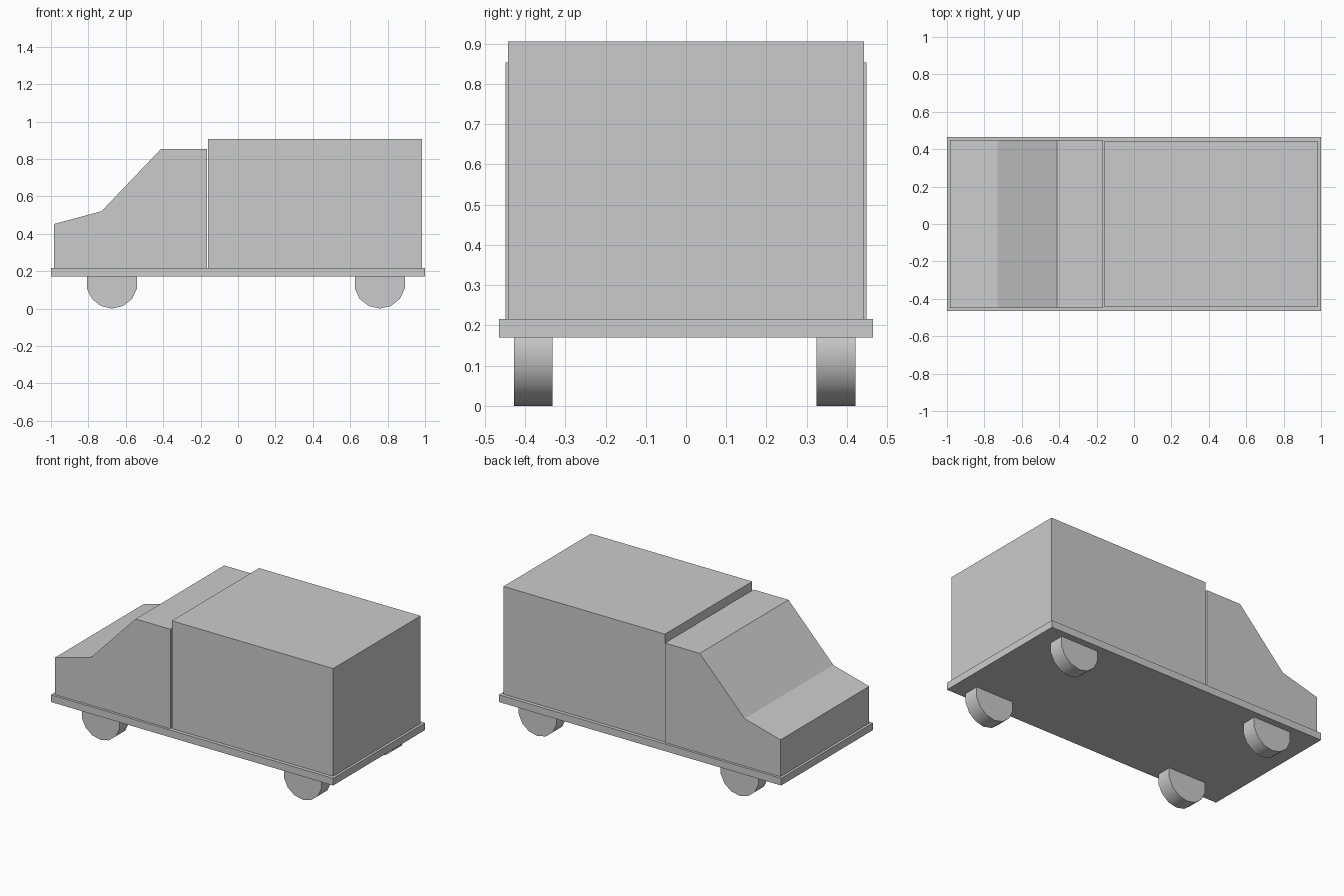
import bpy, math

if "Cube" in bpy.data.objects:
    bpy.data.objects.remove(bpy.data.objects["Cube"])


def extrude_profile(name, profile, y0, y1):
    """Solid made by sweeping an x-z profile (counter-clockwise from the front) along y."""
    n = len(profile)
    verts = [(x, y, z) for y in (y0, y1) for x, z in profile]
    faces = [tuple(range(n)), tuple(reversed(range(n, 2 * n)))]
    faces += [((i + 1) % n, i, i + n, (i + 1) % n + n) for i in range(n)]
    mesh = bpy.data.meshes.new(name)
    mesh.from_pydata(verts, [], faces)
    obj = bpy.data.objects.new(name, mesh)
    bpy.context.collection.objects.link(obj)
    return obj


def rect(x0, x1, z0, z1):
    return [(x0, z0), (x1, z0), (x1, z1), (x0, z1)]


FLOOR = 0.216

# Flat chassis plate
extrude_profile("chassis", rect(-1, 1, 0.17, FLOOR), -0.465, 0.465)

# Cab with bonnet and sloped windscreen
cab = [(-0.984, FLOOR), (-0.165, FLOOR), (-0.165, 0.853),
       (-0.412, 0.853), (-0.73, 0.52), (-0.984, 0.452)]
extrude_profile("cab", cab, -0.449, 0.449)

# Cargo box
extrude_profile("cargo_box", rect(-0.16, 0.984, FLOOR, 0.906), -0.442, 0.442)

# Wheels, low-poly with smooth treads
SIDES, RADIUS = 14, 0.137
for end, x in (("front", -0.674), ("rear", 0.758)):
    for side, y in (("left", -0.38), ("right", 0.373)):
        circle = [(x + RADIUS * math.sin(2 * math.pi * i / SIDES),
                   RADIUS - RADIUS * math.cos(2 * math.pi * i / SIDES))
                  for i in range(SIDES)]
        wheel = extrude_profile(f"{end}_{side}_wheel", circle, y - 0.048, y + 0.048)
        bpy.ops.object.select_all(action='DESELECT')
        wheel.select_set(True)
        bpy.context.view_layer.objects.active = wheel
        bpy.ops.object.shade_smooth_by_angle(angle=math.radians(35))
